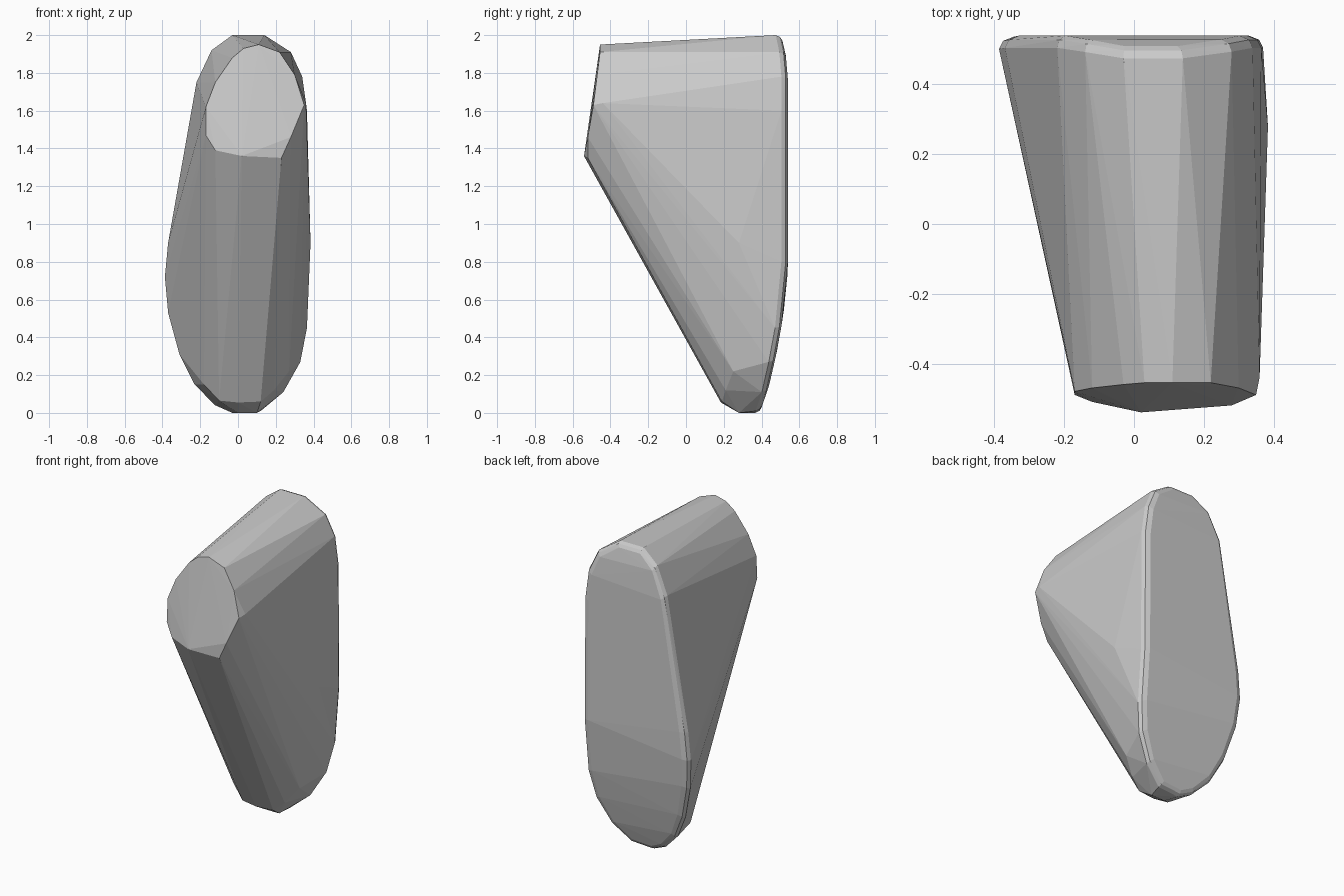
import bpy, bmesh

if "Cube" in bpy.data.objects:
    bpy.data.objects.remove(bpy.data.objects["Cube"])

# Full silhouette near the back, (x, z)
OUTLINE = [(-.03, 2), (.14, 2), (.28, 1.91), (.34, 1.78), (.365, 1.6), (.37, .8), (.365, .45),
           (.33, .27), (.24, .11), (.12, .01), (-.03, 0), (-.12, .04), (-.23, .15),
           (-.31, .31), (-.37, .53), (-.387, .72), (-.37, .9), (-.22, 1.75), (-.14, 1.92)]
# Small tilted front cap, (x, y, z)
CAP = [(.11, -.455, 1.95), (.22, -.455, 1.91), (.30, -.47, 1.79), (.35, -.49, 1.63),
       (.28, -.52, 1.46), (.23, -.52, 1.35), (.02, -.54, 1.36), (-.12, -.51, 1.39),
       (-.17, -.49, 1.47), (-.17, -.48, 1.62), (-.12, -.47, 1.75), (-.03, -.46, 1.88),
       (.03, -.455, 1.93), (.36, -.44, 1.64)]
# Rounded toe under the slope, and the slight bulge on the right side
TOE = [(-.1, .19, .065), (0, .185, .055), (.12, .19, .06), (.19, .21, .12), (-.18, .21, .15),
       (0, .28, 0), (.1, .28, 0), (.27, .25, .22), (.384, .28, .9)]
# Back profile, (z, y)
BACK = [(0, .40), (.12, .44), (.3, .48), (.5, .515), (.75, .54), (1.8, .54), (1.95, .525), (2, .51)]


def back_y(z):
    for (z0, y0), (z1, y1) in zip(BACK, BACK[1:]):
        if z <= z1:
            return y0 + (y1 - y0) * (z - z0) / (z1 - z0)
    return BACK[-1][1]


def ring(scale_x, scale_z, offset):
    return [(x * scale_x, back_y(z) - offset, 1 + (z - 1) * scale_z) for x, z in OUTLINE]


# Rim, soft edge and inset back face, wrapped together with cap and toe
points = ring(1, 1, .035) + ring(.97, .99, .012) + ring(.89, .972, 0) + CAP + TOE
bm = bmesh.new()
for p in points:
    bm.verts.new(p)
hull = bmesh.ops.convex_hull(bm, input=bm.verts[:])
loose = {g for g in hull["geom_interior"] + hull["geom_unused"] if isinstance(g, bmesh.types.BMVert)}
bmesh.ops.delete(bm, geom=list(loose), context='VERTS')
bmesh.ops.recalc_face_normals(bm, faces=bm.faces[:])
mesh = bpy.data.meshes.new("tapered_wedge")
bm.to_mesh(mesh)
bm.free()
obj = bpy.data.objects.new("tapered_wedge", mesh)
bpy.context.collection.objects.link(obj)
